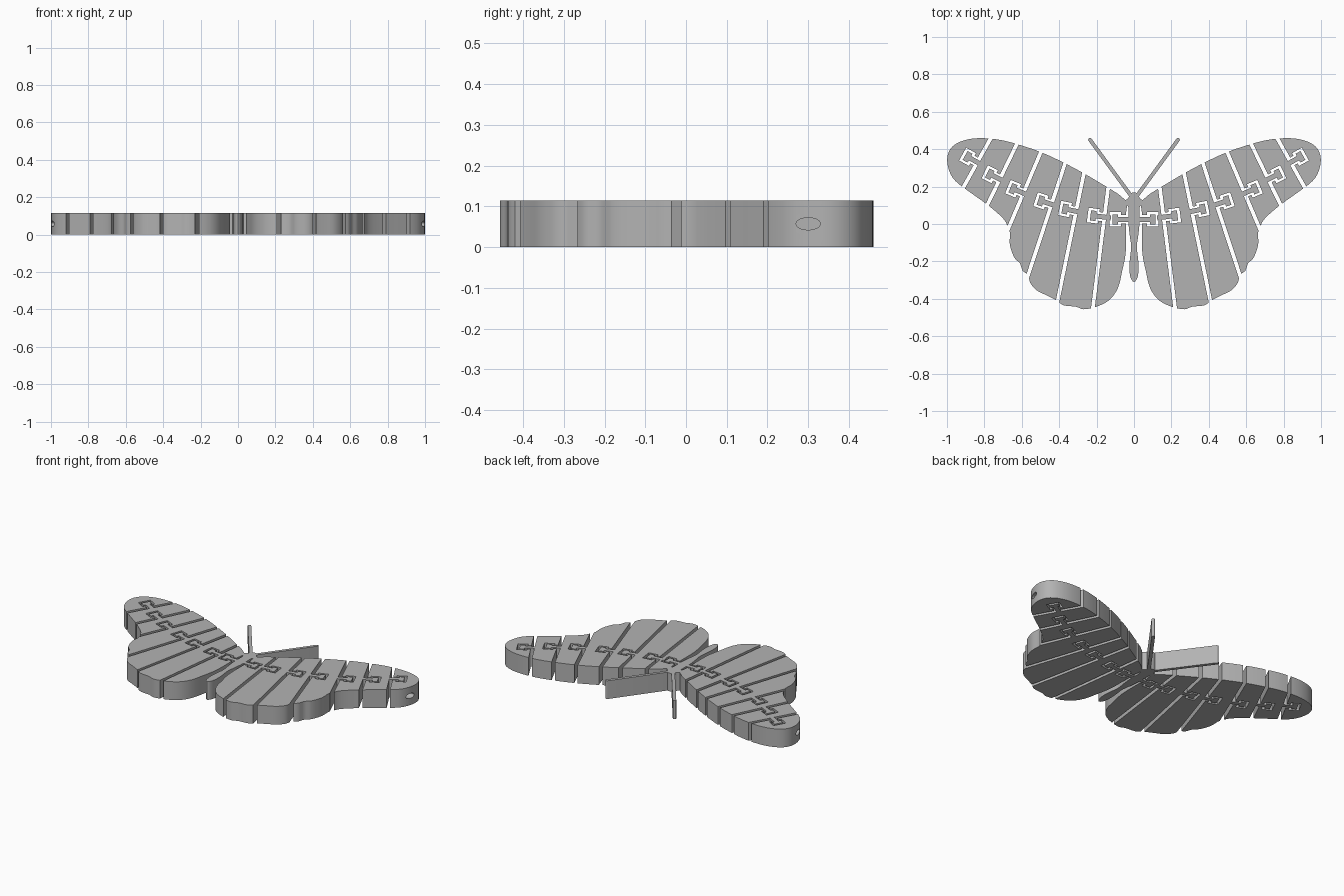
import bpy, bmesh, math
from mathutils import Vector

if "Cube" in bpy.data.objects:
    bpy.data.objects.remove(bpy.data.objects["Cube"], do_unlink=True)

H = 0.115          # plate thickness
GAP = 0.02         # slot between wing segments

grey = bpy.data.materials.new("plain grey")
grey.use_nodes = True
grey.diffuse_color = (0.45, 0.45, 0.45, 1)
grey.node_tree.nodes["Principled BSDF"].inputs["Base Color"].default_value = grey.diffuse_color


def smooth_loop(pts, steps=3):
    """Closed curve passing through the points."""
    out, n = [], len(pts)
    for i in range(n):
        a, b, c, d = (Vector(pts[(i + k) % n]) for k in (-1, 0, 1, 2))
        for s in range(steps):
            t = s / steps
            out.append(0.5 * (2 * b + (c - a) * t + (2 * a - 5 * b + 4 * c - d) * t * t
                              + (3 * b - a - 3 * c + d) * t ** 3))
    return out


def plate(name, pts, z0=0.0, z1=H):
    """Upright extrusion of a flat outline."""
    bm = bmesh.new()
    face = bm.faces.new([bm.verts.new((p[0], p[1], z0)) for p in pts])
    top = bmesh.ops.extrude_face_region(bm, geom=[face])["geom"]
    bmesh.ops.translate(bm, vec=(0, 0, z1 - z0),
                        verts=[v for v in top if isinstance(v, bmesh.types.BMVert)])
    bmesh.ops.recalc_face_normals(bm, faces=bm.faces)
    me = bpy.data.meshes.new(name)
    bm.to_mesh(me)
    bm.free()
    me.materials.append(grey)
    ob = bpy.data.objects.new(name, me)
    bpy.context.collection.objects.link(ob)
    return ob


def select_only(ob):
    bpy.ops.object.select_all(action='DESELECT')
    ob.select_set(True)
    bpy.context.view_layer.objects.active = ob


def combine(ob, tool, operation):
    mod = ob.modifiers.new("cut", 'BOOLEAN')
    mod.operation, mod.object, mod.solver = operation, tool, 'EXACT'
    select_only(ob)
    bpy.ops.object.modifier_apply(modifier=mod.name)
    bpy.data.objects.remove(tool, do_unlink=True)


def cut(ob, pts):
    combine(ob, plate("cutter", pts, -0.1, H + 0.1), 'DIFFERENCE')


def local(origin, axis, coords):
    """Place points given along an axis and across it."""
    o, u = Vector(origin), Vector(axis).normalized()
    v = Vector((-u.y, u.x))
    return [o + u * a + v * b for a, b in coords]


def strip(p, q, width, extra=0.0):
    d = Vector(q) - Vector(p)
    w, n = width / 2, d.length + extra
    return local(p, d, [(-extra, -w), (n, -w), (n, w), (-extra, w)])


def tee(start, neck, shoulder, end, head):
    """T outline: narrow neck ending in a wider head."""
    return [(start, -neck), (shoulder, -neck), (shoulder, -head), (end, -head),
            (end, head), (shoulder, head), (shoulder, neck), (start, neck)]


SOCKET = tee(-0.001, 0.023, 0.03, 0.09, 0.039)
HOOK = tee(-0.035, 0.013, 0.045, 0.075, 0.027)

WING = [(.048, .13), (.19, .225), (.35, .315), (.5, .385), (.635, .43), (.73, .452),
        (.83, .459), (.91, .447), (.97, .415), (.998, .36), (.99, .29), (.955, .23),
        (.87, .165), (.78, .1), (.7, .03), (.675, -.015), (.663, -.05), (.664, -.11),
        (.64, -.18), (.61, -.21), (.595, -.25), (.565, -.275), (.555, -.315),
        (.52, -.355), (.47, -.38), (.42, -.405), (.375, -.435), (.31, -.442),
        (.27, -.456), (.2, -.442), (.13, -.405), (.085, -.34), (.063, -.25),
        (.045, -.16), (.042, -.05), (.044, .05)]

# Slots across the wing: top end, bottom end, height of the hinge on the slot
SLOTS = [((.14, .18), (.22, -.45), .037), ((.27, .26), (.41, -.42), .068),
         ((.37, .32), (.565, -.27), .105), ((.5, .38), (.67, -.02), .165),
         ((.63, .42), (.79, .09), .24), ((.765, .46), (.91, .2), .33)]

BODY_HINGE = ((.04, .025), (1, 0))
hinges = []
for top, bottom, y in SLOTS:
    a, b = Vector(top), Vector(bottom)
    d = b - a
    hinges.append((a + d * ((y - a.y) / d.y), (-d.y, d.x)))


def build_wing(side, label):
    def flip(pts):
        return [(p[0] * side, p[1]) for p in pts]

    wing = plate(label + "_wing", flip(smooth_loop(WING)))
    for top, bottom, _ in SLOTS:
        cut(wing, flip(strip(top, bottom, GAP, 0.06)))
    for origin, axis in [BODY_HINGE] + hinges:
        cut(wing, flip(local(origin, axis, SOCKET)))

    # Small oval hole in the wing tip
    bpy.ops.mesh.primitive_cylinder_add(vertices=24, radius=1, depth=0.1,
                                        location=(side * 0.985, .3, H / 2),
                                        rotation=(0, math.pi / 2, 0))
    hole = bpy.context.object
    hole.scale = (0.015, 0.03, 1)
    combine(wing, hole, 'DIFFERENCE')

    # Hooks reaching into the next segment
    for origin, axis in hinges:
        combine(wing, plate("hook", flip(local(origin, axis, HOOK))), 'UNION')

    # One object per loose segment, numbered from the body outwards
    select_only(wing)
    bpy.ops.mesh.separate(type='LOOSE')
    parts = list(bpy.context.selected_objects)
    parts.sort(key=lambda o: sum(abs(v.co.x) for v in o.data.vertices) / len(o.data.vertices))
    for i, part in enumerate(parts, 1):
        part.name = f"{label}_wing_segment_{i}"
    return parts


parts = build_wing(1, "left") + build_wing(-1, "right")

# Body with head, eyes and tapering tail
half = [(.018, .165), (.03, .14), (.046, .125), (.044, .105), (.03, .09), (.029, .05),
        (.029, 0), (.023, -.06), (.015, -.12), (.02, -.17), (.025, -.23), (.019, -.285)]
outline = half + [(0, -.31)] + [(-x, y) for x, y in reversed(half)]
body = plate("body", smooth_loop(outline))
for side in (1, -1):
    arm = [(p[0] * side, p[1]) for p in local(*BODY_HINGE, HOOK)]
    combine(body, plate("arm", arm), 'UNION')

    # Antenna with a rounded tip
    d = Vector((.235, .45)) - Vector((.008, .14))
    arc = [(d.length + .01 * math.cos(t), .01 * math.sin(t))
           for t in (math.pi * (k / 8 - .5) for k in range(9))]
    pts = local((.008, .14), d, [(0, -.01)] + arc + [(0, .01)])
    combine(body, plate("antenna", [(p.x * side, p.y) for p in pts]), 'UNION')
parts.append(body)

for ob in parts:
    select_only(ob)
    bpy.ops.object.shade_smooth_by_angle(angle=math.radians(30))
